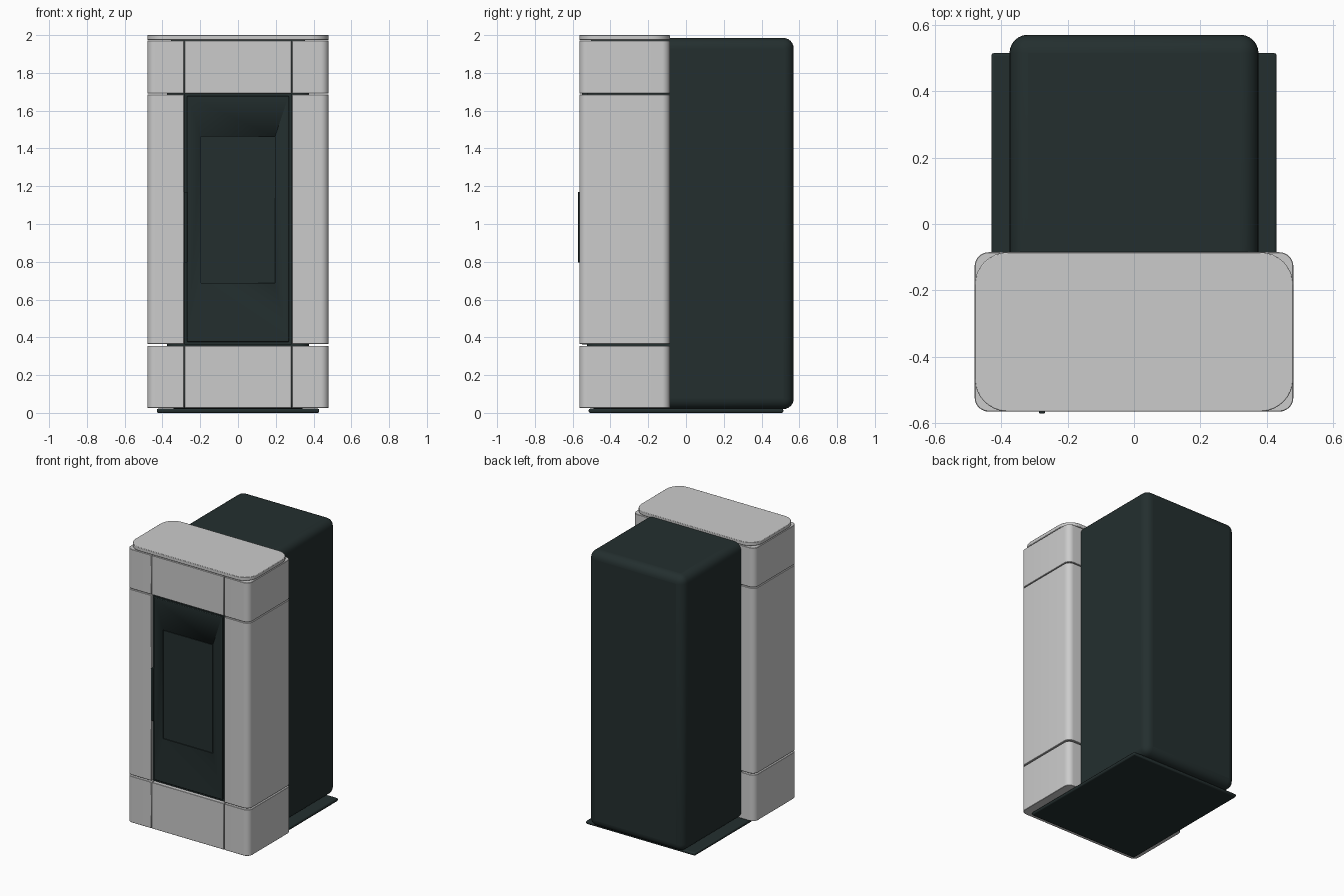
import bpy, bmesh, math

if "Cube" in bpy.data.objects:
    bpy.data.objects.remove(bpy.data.objects["Cube"])


def material(name, colour):
    m = bpy.data.materials.new(name)
    m.diffuse_color = (*colour, 1.0)
    m.use_nodes = True
    m.node_tree.nodes["Principled BSDF"].inputs["Base Color"].default_value = m.diffuse_color
    return m


GREY = material("light grey panel", (0.60, 0.60, 0.60))
DARK = material("dark green black", (0.017, 0.028, 0.028))


def box(name, lo, hi, mat, bevel=0.0, segments=3, pick=None, radius=0.0):
    """Box from corner to corner; edges chosen by pick(a, b) get a large
    radius, and every edge can get a small bevel."""
    bm = bmesh.new()
    bmesh.ops.create_cube(bm, size=1.0)
    for v in bm.verts:
        v.co = [(l + h) / 2 + c * (h - l) for l, h, c in zip(lo, hi, v.co)]
    if pick:
        edges = [e for e in bm.edges if pick(e.verts[0].co, e.verts[1].co)]
        bmesh.ops.bevel(bm, geom=edges, offset=radius, segments=8,
                        profile=0.5, affect='EDGES')
    mesh = bpy.data.meshes.new(name)
    bm.to_mesh(mesh)
    bm.free()
    ob = bpy.data.objects.new(name, mesh)
    bpy.context.collection.objects.link(ob)
    mesh.materials.append(mat)
    if bevel:
        mod = ob.modifiers.new("edge", 'BEVEL')
        mod.width, mod.segments = bevel, segments
        mod.limit_method, mod.angle_limit = 'ANGLE', math.radians(40)
    bpy.ops.object.select_all(action='DESELECT')
    ob.select_set(True)
    bpy.context.view_layer.objects.active = ob
    bpy.ops.object.shade_smooth_by_angle(angle=math.radians(35))
    return ob


def upright(a, b):
    return abs(a.z - b.z) > 0.01


def outer_upright(a, b):
    return upright(a, b) and abs(a.x) > 0.4


FRONT, REAR, SIDE, SEAM = -0.565, -0.085, 0.48, 0.286

# Floor plate and rounded main body
box("base_plate", (-0.43, -0.515, 0), (0.43, 0.515, 0.022), DARK, 0.008, 2)
box("main_body", (-0.375, -0.525, 0.02), (0.375, 0.57, 1.985), DARK, 0.055, 6)

# Three tiers of cladding, separated by narrow seams
tiers = {"lower": (0.026, 0.355), "middle": (0.365, 1.685), "upper": (1.691, 1.971)}
for tier, (z0, z1) in tiers.items():
    for side, s in (("left", -1), ("right", 1)):
        xs = sorted((s * SEAM, s * SIDE))
        box(f"{tier}_{side}_panel", (xs[0], FRONT, z0), (xs[1], REAR, z1), GREY,
            0.002, 1, outer_upright, 0.042)
    if tier != "middle":
        box(f"{tier}_front_panel", (-SEAM + 0.004, FRONT, z0),
            (SEAM - 0.004, -0.50, z1), GREY, 0.002, 1)

# Lid with wide corners
box("lid", (-SIDE, FRONT, 1.975), (SIDE, REAR, 2.0), GREY, 0.003, 2, upright, 0.10)

# Door: backing frame, slab with a shallow pocket, and the window pane
box("door_frame", (-0.283, -0.55, 0.362), (0.283, -0.50, 1.69), DARK)
door = box("door", (-0.270, -0.563, 0.376), (0.270, -0.53, 1.677), DARK, 0.004, 2)
cutter = box("window_cutter", (-0.196, -0.60, 0.688), (0.196, -0.555, 1.462), DARK)
cutter.hide_render = True
cutter.hide_set(True)
cut = door.modifiers.new("window pocket", 'BOOLEAN')
cut.operation, cut.object, cut.solver = 'DIFFERENCE', cutter, 'EXACT'
box("window", (-0.193, -0.562, 0.691), (0.193, -0.55, 1.459), DARK)

# Upright handle on the left edge of the door
box("door_handle", (-0.286, -0.571, 0.795), (-0.268, -0.545, 1.17), DARK, 0.003, 2)
